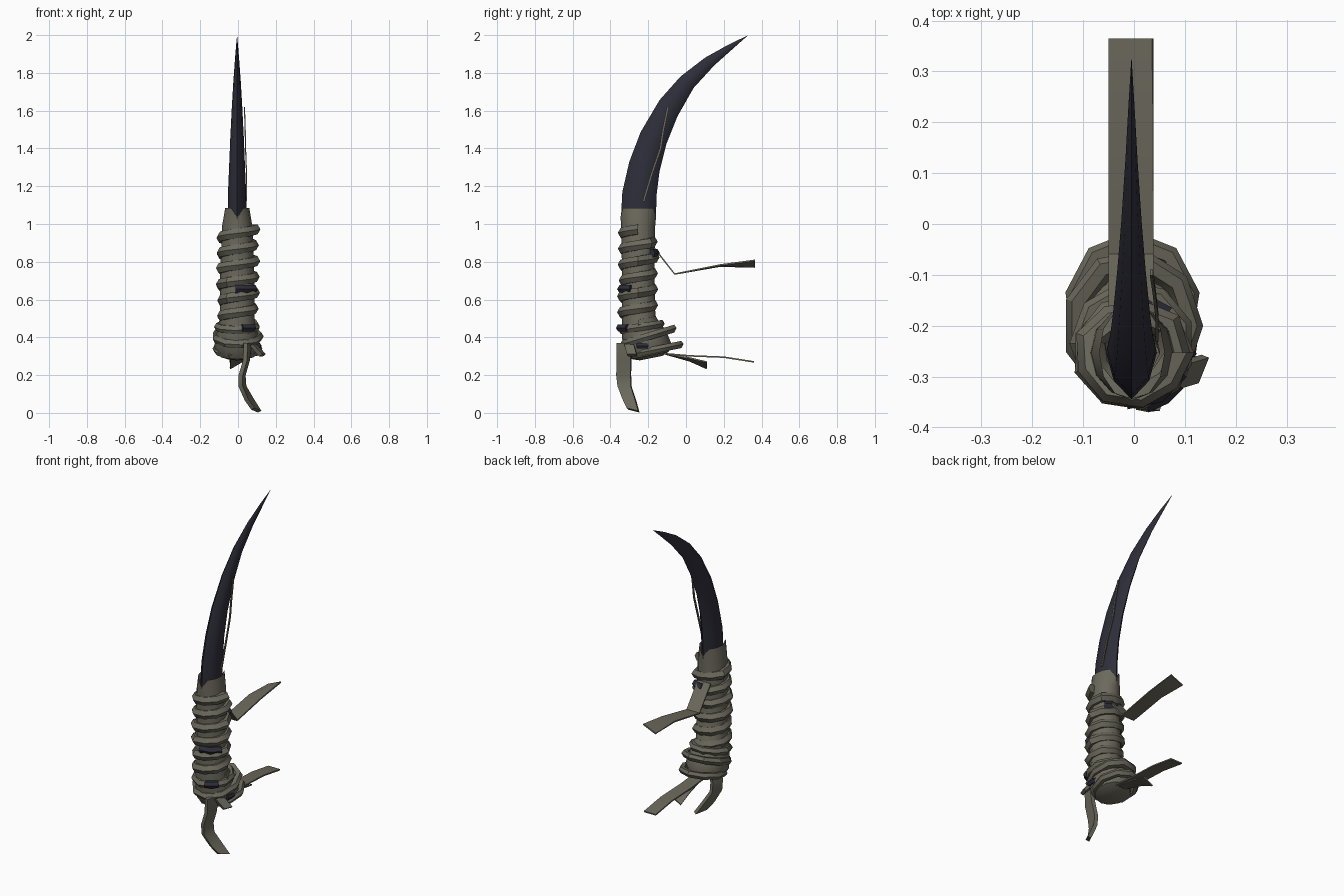
import bpy, bmesh, math, random
from mathutils import Vector

random.seed(4)
if "Cube" in bpy.data.objects:
    bpy.data.objects.remove(bpy.data.objects["Cube"])


def material(name, rgb):
    m = bpy.data.materials.new(name)
    m.use_nodes = True
    m.diffuse_color = (*rgb, 1)
    m.node_tree.nodes["Principled BSDF"].inputs["Base Color"].default_value = (*rgb, 1)
    return m


LEATHER = material("worn_leather", (0.15, 0.142, 0.108))
HORN = material("dark_horn", (0.027, 0.027, 0.042))


def loft(name, rings, mat, caps=(True, True), angle=40):
    """Skin a list of closed rings with quads and cap the ends."""
    bm = bmesh.new()
    loops = [[bm.verts.new(p) for p in ring] for ring in rings]
    n = len(loops[0])
    for a, b in zip(loops, loops[1:]):
        for i in range(n):
            j = (i + 1) % n
            bm.faces.new((a[i], a[j], b[j], b[i]))
    for wanted, ring in zip(caps, (loops[0], loops[-1])):
        if wanted:
            bm.faces.new(ring)
    bmesh.ops.remove_doubles(bm, verts=bm.verts, dist=0.0002)
    bmesh.ops.recalc_face_normals(bm, faces=bm.faces)
    me = bpy.data.meshes.new(name)
    bm.to_mesh(me)
    bm.free()
    me.materials.append(mat)
    ob = bpy.data.objects.new(name, me)
    bpy.context.collection.objects.link(ob)
    bpy.ops.object.select_all(action='DESELECT')
    ob.select_set(True)
    bpy.context.view_layer.objects.active = ob
    bpy.ops.object.shade_smooth_by_angle(angle=math.radians(angle))
    return ob


def coil(name, start, end, z, mat=LEATHER, pitch=0.0, cy=-0.253, rx=0.086, ry=0.08,
         slope=0.0, thick=0.03, jitter=0.0, step=40):
    """Sweep a six-sided cord around the grip; angles in degrees, 0 is the left side."""
    rings = []
    count = max(2, round((end - start) / step))
    for k in range(count + 1):
        deg = start + (end - start) * k / count
        a = math.radians(deg)
        grow = random.uniform(-jitter, jitter)
        ring = []
        for s in range(6):
            t = math.tau * s / 6
            r = thick * math.cos(t) + grow
            y = (ry + r) * math.sin(a)
            ring.append((-0.003 + (rx + r) * math.cos(a), cy + y,
                         z + pitch * (deg - start) / 360 + slope * y + thick * math.sin(t)))
        rings.append(ring)
    return loft(name, rings, mat)


def strip(name, points, widths, thick=0.008, mat=LEATHER):
    """Flat strap through points, each with its own width vector."""
    pts = [Vector(p) for p in points]
    rings = []
    for i, p in enumerate(pts):
        tangent = pts[min(i + 1, len(pts) - 1)] - pts[max(i - 1, 0)]
        w = Vector(widths[min(i, len(widths) - 1)]) / 2
        n = tangent.cross(w).normalized() * thick / 2
        rings.append([p - w - n, p + w - n, p + w + n, p - w + n])
    return loft(name, rings, mat, angle=25)


# Blade: front edge and back edge stations, tapering to the tip
front = [(-.345, 1.02), (-.337, 1.17), (-.3, 1.33), (-.24, 1.487), (-.14, 1.656),
         (-.03, 1.78), (.1, 1.88), (.22, 1.947), (.33, 2.0)]
back = [(-.16, 1.02), (-.155, 1.16), (-.14, 1.28), (-.105, 1.42), (-.045, 1.57),
        (.04, 1.72), (.15, 1.84), (.245, 1.925), (.33, 2.0)]
half = [.05, .048, .042, .036, .028, .02, .012, .006, 0]
section = [(0, 0), (.2, .7), (.5, 1), (.8, .75), (1, 0), (.8, -.75), (.5, -1), (.2, -.7)]
blade = []
for f, b, h in zip(front, back, half):
    blade.append([(-.005 + h * w, f[0] + (b[0] - f[0]) * t, f[1] + (b[1] - f[1]) * t)
                  for t, w in section])
loft("blade", blade, HORN, angle=50)

# Grip core: z, centre y, x radius, y radius, slope of each ring
core = [(.29, -.185, .06, .06, .2), (.305, -.19, .1, .1, .2), (.35, -.2, .122, .12, .2),
        (.42, -.225, .11, .115, .2), (.5, -.25, .092, .088, 0), (.75, -.253, .09, .086, 0),
        (.99, -.253, .08, .09, 0), (1.085, -.253, .064, .094, 0)]
rings = []
for k, (z, cy, rx, ry, slope) in enumerate(core):
    ring = []
    for s in range(12):
        a = math.tau * s / 12
        # Notches at the front and back of the collar
        notch = .05 if k == len(core) - 1 and s in (3, 9) else 0
        ring.append((-.004 + rx * math.cos(a), cy + ry * math.sin(a),
                     z + slope * ry * math.sin(a) - notch))
    rings.append(ring)
loft("grip_core", rings, LEATHER, caps=(True, False))

# Cord wound around the grip
coil("grip_wrap", -360, 1800, .468, pitch=.084, jitter=.006)

# Loose slanted loops at the pommel
coil("pommel_loop_upper", -200, 160, .405, cy=-.2, rx=.115, ry=.128, slope=.3, thick=.024)
coil("pommel_loop_lower", -150, 210, .335, cy=-.16, rx=.112, ry=.125, slope=.2, thick=.022)
coil("pommel_loop_middle", -180, 180, .455, cy=-.235, rx=.1, ry=.1, slope=.15, thick=.024)

# Dark patches between the windings
coil("dark_band_front", -95, -25, .655, HORN, rx=.092, ry=.086, thick=.026, step=30)
coil("dark_band_low", -75, -35, .45, HORN, rx=.1, ry=.1, thick=.022, step=30)
coil("dark_band_back", 50, 90, .845, HORN, rx=.094, ry=.088, thick=.027, step=30)
coil("dark_band_pommel", -15, 15, .355, HORN, cy=-.23, rx=.112, ry=.11, thick=.016, step=15)

# Hanging and trailing straps
strip("front_tail",
      [(.05, -.33, .37), (.045, -.328, .28), (.022, -.33, .2), (.024, -.325, .14),
       (.06, -.3, .07), (.097, -.28, .014)],
      [(.02, .07, 0), (.015, .075, 0), (.015, .075, 0), (.02, .07, 0), (.03, .065, 0),
       (.035, .06, -.015)], thick=.022)
strip("upper_strap",
      [(-.006, -.17, .875), (-.006, -.06, .735), (-.006, .18, .78), (-.006, .365, .79)],
      [(.088, 0, 0), (.088, 0, 0), (.088, 0, .006), (.085, 0, .036)])
strip("lower_strap_long",
      [(-.006, -.13, .315), (-.006, .02, .302), (-.006, .2, .295), (-.006, .36, .27)],
      [(.08, 0, 0)])
strip("lower_strap_short",
      [(-.01, -.12, .315), (-.01, .02, .283), (-.012, .11, .252)],
      [(.05, 0, 0), (.06, 0, .015), (.06, 0, .035)])
strip("side_knot_end", [(.08, -.3, .36), (.13, -.285, .305)], [(.02, .05, 0)], thick=.02)

# Thin strand lying on the left face of the blade
strip("blade_strand",
      [(.045, -.225, 1.12), (.045, -.18, 1.27), (.04, -.135, 1.4), (.038, -.12, 1.5),
       (.034, -.095, 1.62)], [(0, .012, 0)], thick=.006)
